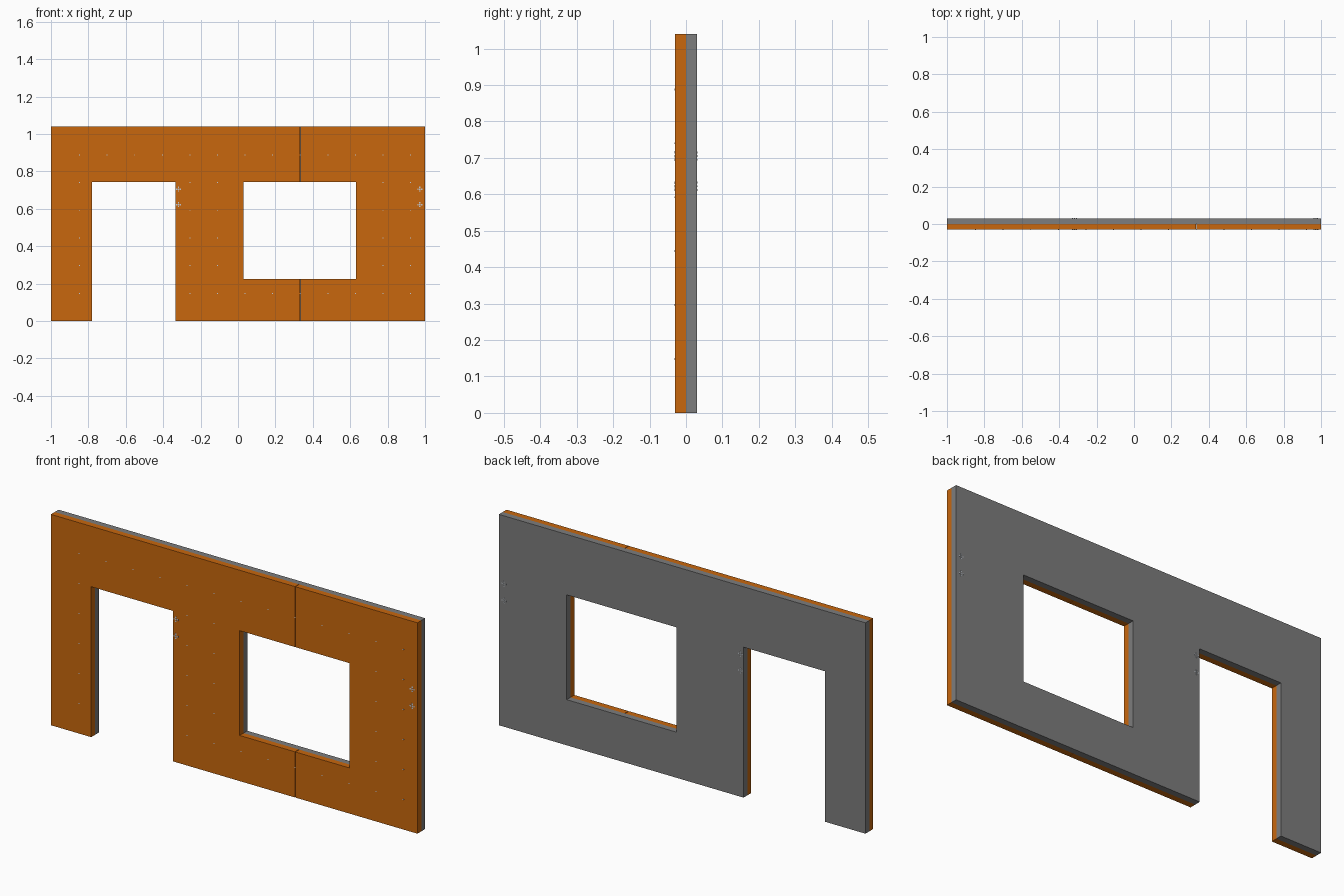
import bpy, bmesh

if "Cube" in bpy.data.objects:
    bpy.data.objects.remove(bpy.data.objects["Cube"])

H = 1.04                                  # wall height
DOOR = (-0.78, -0.335, -0.01, 0.742)      # x0, x1, z0, z1
WINDOW = (0.03, 0.63, 0.225, 0.742)
SEAM = (0.3315, 0.3345, -0.01, H + 0.01)  # joint between cladding sheets


def material(name, rgb):
    m = bpy.data.materials.new(name)
    m.diffuse_color = (*rgb, 1)
    m.use_nodes = True
    m.node_tree.nodes["Principled BSDF"].inputs["Base Color"].default_value = m.diffuse_color
    return m


orange = material("orange cladding", (0.58, 0.136, 0.004))
grey = material("grey core", (0.205, 0.205, 0.205))
pale = material("pale metal", (0.55, 0.6, 0.66))


def inside(x, z, r, pad=0.0):
    return r[0] - pad < x < r[1] + pad and r[2] - pad < z < r[3] + pad


def finish(name, bm, mat):
    bmesh.ops.recalc_face_normals(bm, faces=bm.faces)
    mesh = bpy.data.meshes.new(name)
    bm.to_mesh(mesh)
    bm.free()
    mesh.materials.append(mat)
    ob = bpy.data.objects.new(name, mesh)
    bpy.context.collection.objects.link(ob)
    return ob


def layer(name, y0, y1, holes, mat):
    """Flat sheet with rectangular openings, extruded along y."""
    xs = sorted({-1, 1} | {v for h in holes for v in h[:2]})
    zs = sorted({0, H} | {v for h in holes for v in h[2:] if 0 < v < H})
    bm = bmesh.new()
    for xa, xb in zip(xs, xs[1:]):
        for za, zb in zip(zs, zs[1:]):
            if any(inside((xa + xb) / 2, (za + zb) / 2, h) for h in holes):
                continue
            bm.faces.new([bm.verts.new((x, y0, z)) for x, z in
                          ((xa, za), (xb, za), (xb, zb), (xa, zb))])
    bmesh.ops.remove_doubles(bm, verts=bm.verts, dist=1e-5)
    ext = bmesh.ops.extrude_face_region(bm, geom=bm.faces[:], use_keep_orig=True)
    moved = [v for v in ext["geom"] if isinstance(v, bmesh.types.BMVert)]
    bmesh.ops.translate(bm, verts=moved, vec=(0, y1 - y0, 0))
    return finish(name, bm, mat)


def plates(name, points, size, y):
    """Tiny square plates facing front or back."""
    bm = bmesh.new()
    for x, z in points:
        cube = bmesh.ops.create_cube(bm, size=1)["verts"]
        bmesh.ops.scale(bm, verts=cube, vec=(size, 0.002, size))
        bmesh.ops.translate(bm, verts=cube, vec=(x, y, z))
    return finish(name, bm, pale)


# Wall: orange cladding in front, grey core behind
layer("front_cladding", -0.03, 0.0, [DOOR, WINDOW, SEAM], orange)
layer("back_core", 0.0, 0.03, [DOOR, WINDOW], grey)

# Screw heads on a regular grid over the cladding
grid = [(-0.847 + 0.1475 * i, 0.148 * j) for i in range(13) for j in range(1, 7)]
grid = [p for p in grid
        if not inside(*p, DOOR, 0.01) and not inside(*p, WINDOW, 0.01)]
plates("cladding_screws", grid, 0.005, -0.03)

# Cross-shaped fastener groups beside the door and at the right end
cross = [(0, 0), (0.01, 0), (-0.01, 0), (0, 0.01), (0, -0.01)]
groups = [(x + dx, z + dz) for x in (-0.318, 0.972) for z in (0.705, 0.622)
          for dx, dz in cross]
plates("front_fasteners", groups, 0.007, -0.03)
plates("back_fasteners", groups, 0.005, 0.03)
